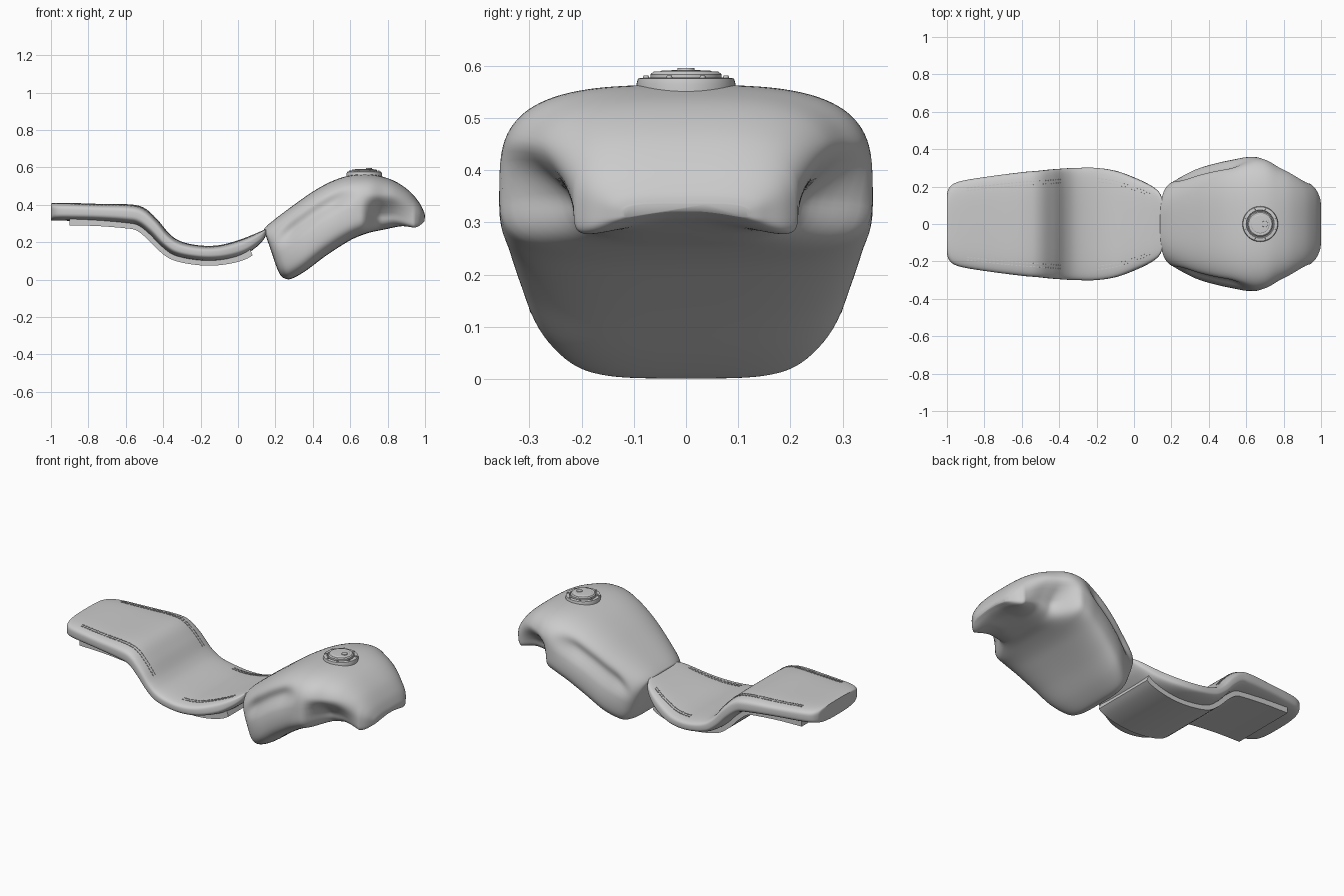
import bpy, bmesh, math
from mathutils import Vector, Matrix

old = bpy.data.objects.get("Cube")
if old:
    bpy.data.objects.remove(old, do_unlink=True)

grey = bpy.data.materials.new("light_grey")
grey.use_nodes = True
grey.diffuse_color = (0.6, 0.6, 0.6, 1)
grey.node_tree.nodes["Principled BSDF"].inputs["Base Color"].default_value = (0.6, 0.6, 0.6, 1)


def finish(bm, name, angle=40):
    """Turn a bmesh into a smooth-shaded object."""
    bmesh.ops.recalc_face_normals(bm, faces=bm.faces)
    mesh = bpy.data.meshes.new(name)
    bm.to_mesh(mesh)
    bm.free()
    mesh.materials.append(grey)
    obj = bpy.data.objects.new(name, mesh)
    bpy.context.collection.objects.link(obj)
    bpy.ops.object.select_all(action='DESELECT')
    obj.select_set(True)
    bpy.context.view_layer.objects.active = obj
    bpy.ops.object.shade_smooth_by_angle(angle=math.radians(angle))
    return obj


def ramp(a, b, value):
    t = min(1, max(0, (value - a) / (b - a)))
    return t * t * (3 - 2 * t)


def resample(stations, steps):
    """Smooth curve through the stations."""
    pts = [Vector(s) for s in stations]
    pts = [pts[0]] + pts + [pts[-1]]
    out = []
    for a, b, c, d in zip(pts, pts[1:], pts[2:], pts[3:]):
        for i in range(steps):
            t = i / steps
            out.append(b + (c - a) * t / 2 + (a * 2 - b * 5 + c * 4 - d) * t * t / 2
                       + (b * 3 - a - c * 3 + d) * t ** 3 / 2)
    return out + [pts[-1]]


def rounded_section(count, top_power, low_power, middle):
    """Unit cross-section: u across, t from bottom to top."""
    result = []
    for i in range(count):
        a = math.tau * (i + 0.5) / count
        c, s = math.cos(a), math.sin(a)
        n = top_power if s > 0 else low_power
        u = math.copysign(abs(c) ** (2 / n), c)
        v = abs(s) ** (2 / n)
        result.append((u, middle + v * (1 - middle) if s > 0 else middle * (1 - v)))
    return result


def place(station, u, t):
    xt, zt, xb, zb, w = station
    return Vector((xb + (xt - xb) * t, w * u, zb + (zt - zb) * t))


def loft(name, stations, section, shape=None, angle=40):
    bm = bmesh.new()
    rings = []
    for st in stations:
        ring = []
        for u, t in section:
            p = place(st, u, t)
            ring.append(bm.verts.new(shape(p, t, st[4]) if shape else p))
        rings.append(ring)
    n = len(section)
    for r, q in zip(rings, rings[1:]):
        for i in range(n):
            j = (i + 1) % n
            bm.faces.new((r[i], r[j], q[j], q[i]))
    bm.faces.new(rings[0])
    bm.faces.new(rings[-1])
    return finish(bm, name, angle)


# Fuel tank: top x, top z, bottom x, bottom z, half width
tank_stations = [
    (.147, .24, .21, .055, .12), (.14, .268, .228, .022, .175),
    (.152, .285, .25, .006, .215), (.2, .325, .285, .004, .25),
    (.3, .4, .36, .045, .295), (.4, .47, .46, .12, .325),
    (.5, .525, .55, .18, .345), (.6, .557, .62, .22, .358),
    (.7, .563, .7, .25, .35), (.78, .548, .77, .265, .31),
    (.85, .52, .84, .28, .275), (.92, .47, .91, .297, .235),
    (.97, .41, .96, .308, .195), (.995, .36, .985, .317, .15),
    (1, .335, .995, .322, .12)]


def tank_shape(p, t, w):
    x, y, z = p
    # fork recess beside the nose
    k = ramp(.66, .77, x) * (1 - ramp(.33, .46, z))
    if w > .215:
        y *= 1 + k * (.215 / w - 1)
    # knee groove along the flank
    window = ramp(.18, .3, x) * (1 - ramp(.5, .66, x))
    side = ramp(.5, .9, abs(y) / w)
    y -= math.copysign(.04 * window * side * math.exp(-((t - .68) / .13) ** 2), y)
    # lower lip of the nose droops outward
    z -= .05 * ramp(.82, .97, x) * (y / .2) ** 2 * (1 - t)
    return Vector((x, y, z))


loft("fuel_tank", resample(tank_stations, 6), rounded_section(96, 3.2, 4, .4), tank_shape, 50)

# Seat cushion
seat_stations = [
    (-1, .406, -1, .316, .15), (-.993, .408, -.993, .315, .185),
    (-.965, .41, -.965, .315, .215), (-.9, .41, -.9, .314, .235),
    (-.75, .405, -.75, .31, .258), (-.58, .402, -.6, .298, .278),
    (-.5, .382, -.535, .285, .284), (-.43, .32, -.475, .24, .291),
    (-.365, .243, -.41, .175, .296), (-.3, .202, -.335, .125, .3),
    (-.2, .182, -.2, .1, .3), (-.1, .184, -.08, .103, .282),
    (0, .21, .03, .13, .242), (.08, .24, .1, .175, .205),
    (.13, .262, .138, .215, .17), (.15, .272, .152, .245, .135)]
loft("seat_cushion", resample(seat_stations, 6), rounded_section(56, 4, 3.5, .5))

# Seat base plate follows the underside of the cushion
base = []
for xt, zt, xb, zb, w in resample(seat_stations, 6):
    if -.9 < xb < .07:
        up = Vector((xt - xb, zt - zb)).normalized()
        base.append((xb + up.x * .03, zb + up.y * .03, xb - up.x * .024, zb - up.y * .024, .2))
loft("seat_base", base, [(-1, 0), (1, 0), (1, 1), (-1, 1)], None, 30)

# Double rows of stitches near the seat edges
dense = resample(seat_stations, 40)
bm = bmesh.new()
for side in (-1, 1):
    for u in (.75, .81):
        t = .5 + .5 * (1 - u ** 4) ** .25
        last = None
        for st in dense:
            p = place(st, side * u, t)
            if not (-.91 < p.x < -.39 or -.21 < p.x < .09):
                last = None
                continue
            if last is None:
                last = p
            elif (p - last).length > .018:
                turn = (p - last).to_track_quat('X', 'Z').to_matrix().to_4x4()
                size = Matrix.Diagonal((.012, .005, .006, 1))
                bmesh.ops.create_cube(bm, size=1, matrix=Matrix.Translation(p) @ turn @ size)
                last = p
finish(bm, "seat_stitching", 30)

# Filler cap: turned profile with bolts and a lock
CAP_X = .675


def lathe(name, profile, count=48):
    bm = bmesh.new()
    rings = []
    for r, z in profile:
        rings.append([bm.verts.new((CAP_X + r * math.cos(math.tau * i / count),
                                    r * math.sin(math.tau * i / count), z)) for i in range(count)])
    for a, b in zip(rings, rings[1:]):
        for i in range(count):
            j = (i + 1) % count
            bm.faces.new((a[i], a[j], b[j], b[i]))
    bm.faces.new(rings[0])
    bm.faces.new(rings[-1])
    return finish(bm, name, 30)


lathe("filler_ring", [(.092, .53), (.095, .565), (.092, .576), (.075, .578), (.072, .572), (.06, .572)])
lathe("filler_cap", [(.068, .56), (.068, .584), (.062, .589), (.05, .589), (.047, .591), (.02, .592)])

bm = bmesh.new()
for i in range(8):
    a = math.tau * (i + .5) / 8
    spot = Vector((CAP_X + .083 * math.cos(a), .083 * math.sin(a), .578))
    bmesh.ops.create_cone(bm, cap_ends=True, segments=12, radius1=.006, radius2=.005,
                          depth=.008, matrix=Matrix.Translation(spot))
bmesh.ops.create_cone(bm, cap_ends=True, segments=24, radius1=.018, radius2=.016,
                      depth=.01, matrix=Matrix.Translation((CAP_X + .025, 0, .591)))
finish(bm, "cap_bolts_and_lock", 30)
